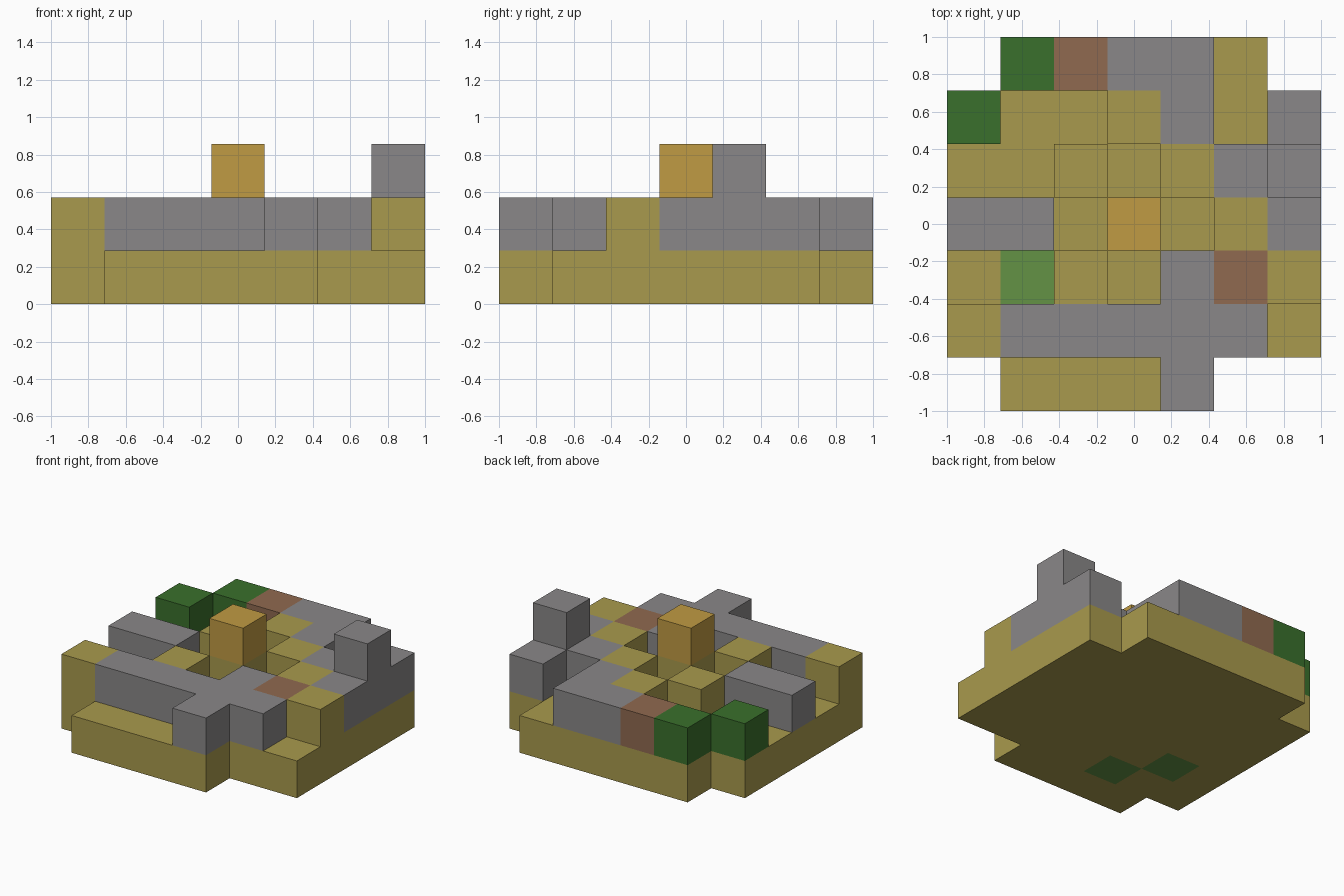
import bpy, bmesh
from mathutils import Vector

cube = bpy.data.objects.get("Cube")
if cube:
    bpy.data.objects.remove(cube, do_unlink=True)

SIZE = 2 / 7  # edge of one block

# Each layer is a plan seen from above, back row first
LAYERS = [
    [".YYYYY.",
     "YYYYYYY",
     "YYYYYYY",
     "YYYYYYY",
     "YLYYYYY",
     "YYLYYYY",
     ".YYYY.."],
    [".DBGG..",
     "D..YG.G",
     "..Y.YGG",
     "GG.Y.YG",
     "..Y.GBY",
     "YGGGGG.",
     "....G.."],
    [".......",
     ".......",
     "......G",
     "...O...",
     ".......",
     ".......",
     "......."],
]

# Letter: part name, material name, linear colour
PARTS = {
    "Y": ("ground_blocks", "straw yellow", (0.397, 0.323, 0.074)),
    "G": ("stone_blocks", "stone grey", (0.251, 0.243, 0.246)),
    "D": ("leaf_blocks", "dark green", (0.042, 0.162, 0.025)),
    "L": ("grass_blocks", "light green", (0.127, 0.287, 0.058)),
    "B": ("earth_blocks", "earth brown", (0.279, 0.144, 0.080)),
    "O": ("top_block", "amber", (0.527, 0.328, 0.056)),
}

# Filled cells, with y counted from the front
cells = {}
for z, layer in enumerate(LAYERS):
    for row, line in enumerate(layer):
        for x, letter in enumerate(line):
            if letter != ".":
                cells[x, 6 - row, z] = letter


def make_material(name, colour):
    mat = bpy.data.materials.new(name)
    mat.use_nodes = True
    rgba = (*colour, 1)
    mat.diffuse_color = rgba
    bsdf = next(n for n in mat.node_tree.nodes if n.type == "BSDF_PRINCIPLED")
    bsdf.inputs["Base Color"].default_value = rgba
    bsdf.inputs["Roughness"].default_value = 0.9
    return mat


def add_block(bm, cell):
    """Add a cube and drop the sides that touch a neighbouring block."""
    centre = Vector((cell[0] - 3, cell[1] - 3, cell[2] + 0.5)) * SIZE
    verts = bmesh.ops.create_cube(bm, size=SIZE)["verts"]
    bmesh.ops.translate(bm, verts=verts, vec=centre)
    hidden = []
    for face in {f for v in verts for f in v.link_faces}:
        step = (face.calc_center_median() - centre) * 2 / SIZE
        if tuple(c + round(s) for c, s in zip(cell, step)) in cells:
            hidden.append(face)
    bmesh.ops.delete(bm, geom=hidden, context="FACES")


# One flat shaded object per block kind
for letter, (part, colour_name, colour) in PARTS.items():
    bm = bmesh.new()
    for cell, kind in cells.items():
        if kind == letter:
            add_block(bm, cell)
    bmesh.ops.remove_doubles(bm, verts=bm.verts, dist=0.001)
    mesh = bpy.data.meshes.new(part)
    bm.to_mesh(mesh)
    bm.free()
    mesh.materials.append(make_material(colour_name, colour))
    bpy.context.collection.objects.link(bpy.data.objects.new(part, mesh))
